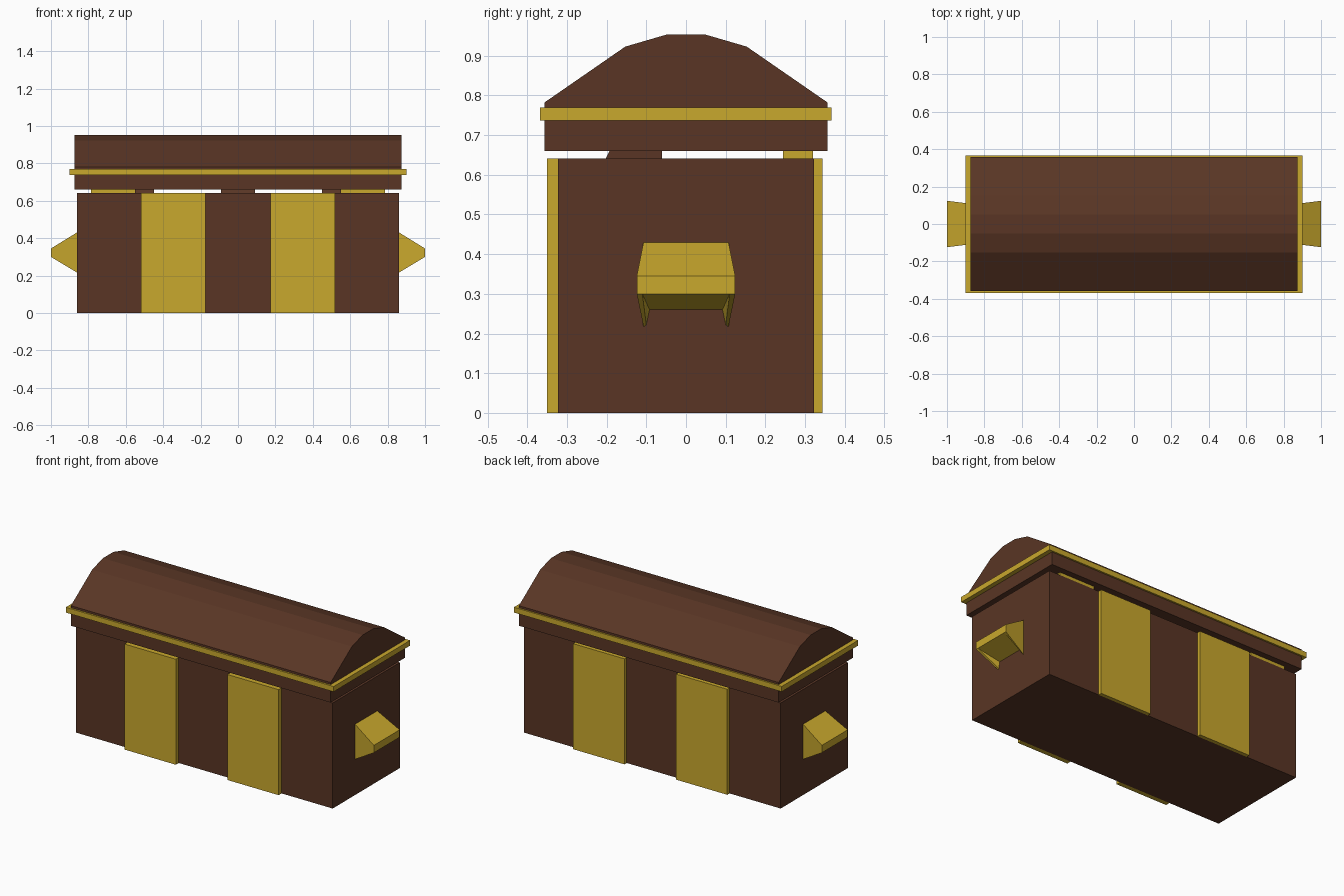
import bpy, bmesh

if "Cube" in bpy.data.objects:
    bpy.data.objects.remove(bpy.data.objects["Cube"])


def material(name, rgb):
    m = bpy.data.materials.new(name)
    m.diffuse_color = (*rgb, 1)
    m.use_nodes = True
    m.node_tree.nodes["Principled BSDF"].inputs["Base Color"].default_value = m.diffuse_color
    return m


wood = material("dark_wood", (0.100, 0.036, 0.018))
gold = material("gold_metal", (0.584, 0.392, 0.026))


def loft(name, rings, mat):
    """Solid skinned through matching rings of points, capped at both ends."""
    bm = bmesh.new()
    vs = [[bm.verts.new(p) for p in ring] for ring in rings]
    n = len(vs[0])
    for a, b in zip(vs, vs[1:]):
        for i in range(n):
            j = (i + 1) % n
            bm.faces.new((a[i], a[j], b[j], b[i]))
    bm.faces.new(vs[0])
    bm.faces.new(vs[-1])
    bmesh.ops.recalc_face_normals(bm, faces=bm.faces)
    me = bpy.data.meshes.new(name)
    bm.to_mesh(me)
    bm.free()
    me.materials.append(mat)
    ob = bpy.data.objects.new(name, me)
    bpy.context.collection.objects.link(ob)
    return ob


def prism(name, yz, x0, x1, mat):
    """Profile in y-z extruded along x."""
    return loft(name, [[(x, y, z) for y, z in yz] for x in (x0, x1)], mat)


def box(name, x0, x1, y0, y1, z0, z1, mat):
    return prism(name, [(y0, z0), (y1, z0), (y1, z1), (y0, z1)], x0, x1, mat)


# Chest body
box("body", -0.862, 0.862, -0.322, 0.322, 0, 0.641, wood)

# Lid with faceted barrel top
half = [(0.357, 0.66), (0.357, 0.782), (0.153, 0.923), (0.05, 0.953)]
prism("lid", half + [(-y, z) for y, z in reversed(half)], -0.873, 0.873, wood)

# Gold rim around the lid
box("lid_rim", -0.9, 0.9, -0.368, 0.367, 0.737, 0.769, gold)

# Catch pieces in the gap under the lid
for x0, x1 in ((-0.55, -0.45), (-0.09, 0.09), (0.45, 0.55)):
    prism("catch", [(-0.202, 0.641), (-0.06, 0.641), (-0.06, 0.66), (-0.193, 0.66)],
          x0, x1, wood)

for s in (-1, 1):
    # Straps on front and back
    a, b = sorted((s * 0.173, s * 0.518))
    box("front_strap", a, b, -0.35, -0.322, 0, 0.641, gold)
    box("back_strap", a, b, 0.322, 0.344, 0, 0.641, gold)

    # Hinge block at the back of the gap
    a, b = sorted((s * 0.55, s * 0.785))
    box("hinge", a, b, 0.245, 0.32, 0.64, 0.661, gold)

    # Handle: tapered hood that flares toward its tip
    root, tip = s * 0.862, s * 1.0
    loft("handle_hood", [
        [(root, -0.107, 0.26), (root, 0.107, 0.26), (root, 0.107, 0.43), (root, -0.107, 0.43)],
        [(tip, -0.124, 0.30), (tip, 0.124, 0.30), (tip, 0.124, 0.345), (tip, -0.124, 0.345)],
    ], gold)
    # Handle side cheeks, sloping back to the chest
    for t in (-1, 1):
        loft("handle_cheek", [
            [(root, t * 0.107, 0.26), (root, t * 0.107, 0.217), (tip, t * 0.124, 0.30)],
            [(root, t * 0.092, 0.26), (root, t * 0.1, 0.222), (tip, t * 0.11, 0.30)],
        ], gold)
